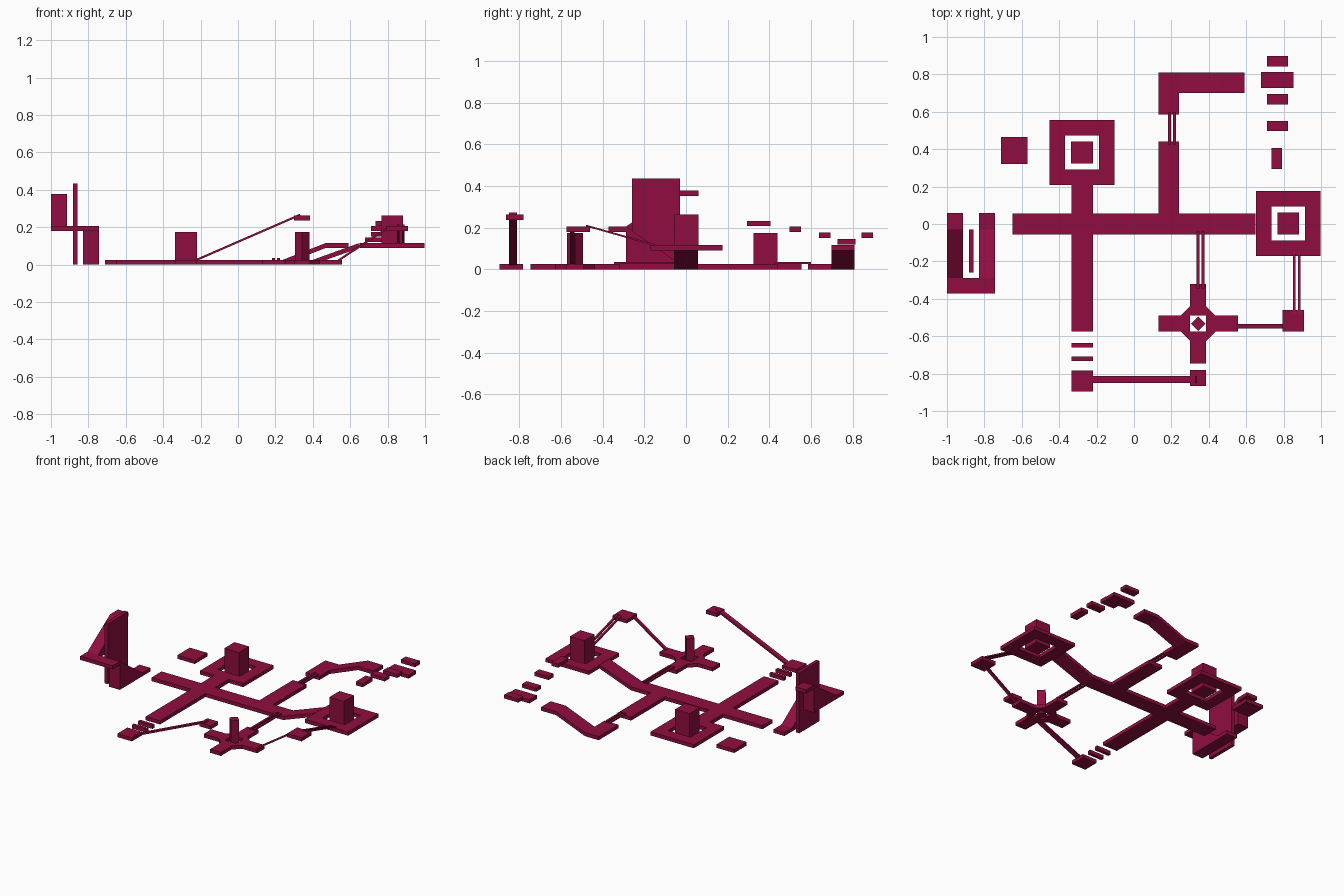
import bpy, bmesh, math
from mathutils import Vector

if "Cube" in bpy.data.objects:
    bpy.data.objects.remove(bpy.data.objects["Cube"])

mat = bpy.data.materials.new("crimson")
mat.diffuse_color = (0.28, 0.004, 0.052, 1)
mat.use_nodes = True
mat.node_tree.nodes["Principled BSDF"].inputs["Base Color"].default_value = mat.diffuse_color
T = 0.026  # slab thickness


def finish(name, bm):
    bmesh.ops.recalc_face_normals(bm, faces=bm.faces)
    me = bpy.data.meshes.new(name)
    bm.to_mesh(me)
    bm.free()
    me.materials.append(mat)
    ob = bpy.data.objects.new(name, me)
    bpy.context.collection.objects.link(ob)
    return ob


def prism(name, pts, offset):
    """Extrude a planar outline of 3D points along an offset."""
    bm = bmesh.new()
    f = bm.faces.new([bm.verts.new(p) for p in pts])
    r = bmesh.ops.extrude_face_region(bm, geom=[f])
    vs = [g for g in r["geom"] if isinstance(g, bmesh.types.BMVert)]
    bmesh.ops.translate(bm, verts=vs, vec=Vector(offset))
    return finish(name, bm)


def box(name, x0, x1, y0, y1, z0=0.0, z1=T):
    pts = [(x0, y0, z0), (x1, y0, z0), (x1, y1, z0), (x0, y1, z0)]
    return prism(name, pts, (0, 0, z1 - z0))


def side_x(name, xz, y0, y1):
    """Profile in x-z, swept along y."""
    return prism(name, [(x, y0, z) for x, z in xz], (0, y1 - y0, 0))


def side_y(name, yz, x0, x1):
    """Profile in y-z, swept along x."""
    return prism(name, [(x0, y, z) for y, z in yz], (x1 - x0, 0, 0))


def framed(name, outer, inner, z0):
    """Slab with a hole; outer and inner outlines have equal point counts."""
    bm = bmesh.new()
    n = len(outer)
    o, i, ot, it = [[bm.verts.new((x, y, z)) for x, y in ring]
                    for ring, z in ((outer, z0), (inner, z0), (outer, z0 + T), (inner, z0 + T))]
    for a in range(n):
        b = (a + 1) % n
        for p, q in ((o, i), (i, it), (it, ot), (ot, o)):
            bm.faces.new((p[a], p[b], q[b], q[a]))
    return finish(name, bm)


def square(cx, cy, h):
    return [(cx - h, cy - h), (cx + h, cy - h), (cx + h, cy + h), (cx - h, cy + h)]


# Main walkway, rising to the raised court
W = 0.057
side_x("main_walkway", [(-0.65, 0), (0.40, 0), (0.65, 0.09), (0.65, 0.09 + T), (0.40, T), (-0.65, T)], -W, W)
box("front_walkway", -0.335, -0.22, -0.575, -W)
box("back_walkway", -0.335, -0.22, W, 0.21)
box("side_walkway", 0.13, 0.24, W, 0.44)

# Square courts with towers
for name, cx, cy, z, top in (("back_court", -0.278, 0.382, 0, 0.175), ("raised_court", 0.825, 0.003, 0.09, 0.262)):
    framed(name, square(cx, cy, 0.173), square(cx, cy, 0.09), z)
    box(name + "_tower", cx - 0.058, cx + 0.058, cy - 0.058, cy + 0.058, z, top)

# Corner walkway with a ramp
box("corner_walkway", 0.13, 0.24, 0.585, 0.81)
side_x("corner_ramp", [(0.24, 0), (0.47, 0.09), (0.59, 0.09), (0.59, 0.09 + T), (0.47, 0.09 + T), (0.24, T)], 0.70, 0.81)

# Cross platform: hub with chamfered corners, four arms, diamond post
cx, cy, w = 0.343, -0.533, 0.043
octagon = [(cx + a, cy + b) for a, b in ((-w, -0.093), (w, -0.093), (0.093, -w), (0.093, w),
                                         (w, 0.093), (-w, 0.093), (-0.093, w), (-0.093, -w))]
hole = [(cx + a * w, cy + b * w) for a, b in ((-1, -1), (1, -1), (1, -0.99), (1, 0.99),
                                              (1, 1), (-1, 1), (-1, 0.99), (-1, -0.99))]
framed("cross_hub", octagon, hole, 0)
box("cross_arm_front", cx - w, cx + w, cy - 0.213, cy - 0.093)
box("cross_arm_back", cx - w, cx + w, cy + 0.093, cy + 0.213)
box("cross_arm_left", cx - 0.213, cx - 0.093, cy - w, cy + w)
box("cross_arm_right", cx + 0.093, cx + 0.213, cy - w, cy + w)
d = 0.039
prism("diamond_post", [(cx - d, cy, 0), (cx, cy - d, 0), (cx + d, cy, 0), (cx, cy + d, 0)], (0, 0, 0.175))

# Twin rails: flat ones over the gaps and a sloping pair
for i, o in enumerate((0, 0.027)):
    box(f"gap_rail_back_{i}", 0.182 + o, 0.197 + o, 0.425, 0.60, T, 0.036)
    box(f"gap_rail_front_{i}", 0.335 + o, 0.35 + o, -0.345, -0.04, T, 0.036)
    side_y(f"sloping_rail_{i}", [(-0.48, 0.205), (-0.15, 0.112), (-0.15, 0.121), (-0.48, 0.214)],
           0.849 + o, 0.864 + o)

# Narrow sloping bridges
side_x("long_bridge", [(-0.23, 0.016), (0.335, 0.262), (0.33, 0.272), (-0.235, 0.026)], -0.85, -0.812)
side_x("short_bridge", [(0.54, 0.018), (0.81, 0.196), (0.805, 0.206), (0.535, 0.028)], -0.558, -0.535)

# Loose slabs and floating steps: x0, x1, y0, y1, base height
slabs = {
    "left_slab": (-0.71, -0.57, 0.322, 0.464, 0),
    "plank_a": (-0.335, -0.22, -0.66, -0.636, 0),
    "plank_b": (-0.335, -0.22, -0.732, -0.708, 0),
    "front_slab": (-0.335, -0.22, -0.895, -0.782, 0),
    "bridge_end_slab": (0.30, 0.386, -0.865, -0.78, 0.236),
    "high_corner_slab": (0.795, 0.91, -0.575, -0.46, 0.18),
    "step_a": (0.735, 0.79, 0.293, 0.407, 0.207),
    "step_b": (0.71, 0.823, 0.497, 0.552, 0.18),
    "step_c": (0.71, 0.823, 0.64, 0.695, 0.15),
    "step_d": (0.68, 0.852, 0.728, 0.814, 0.12),
    "step_e": (0.71, 0.823, 0.843, 0.898, 0.15),
}
for name, (x0, x1, y0, y1, z) in slabs.items():
    box(name, x0, x1, y0, y1, z, z + T)

# Switchback ramp around a dividing wall
box("divider_wall", -0.883, -0.857, -0.26, -0.03, 0, 0.435)
side_y("lower_ramp", [(0.06, 0), (0.06, T), (-0.03, T), (-0.288, 0.206), (-0.288, 0)], -0.828, -0.742)
box("ramp_landing", -1.0, -0.742, -0.372, -0.288, 0.18, 0.206)
side_y("upper_ramp", [(-0.288, 0.18), (-0.288, 0.206), (-0.03, 0.378), (0.06, 0.378), (0.06, 0.352),
                      (-0.03, 0.352), (-0.03, 0.18)], -1.0, -0.915)
